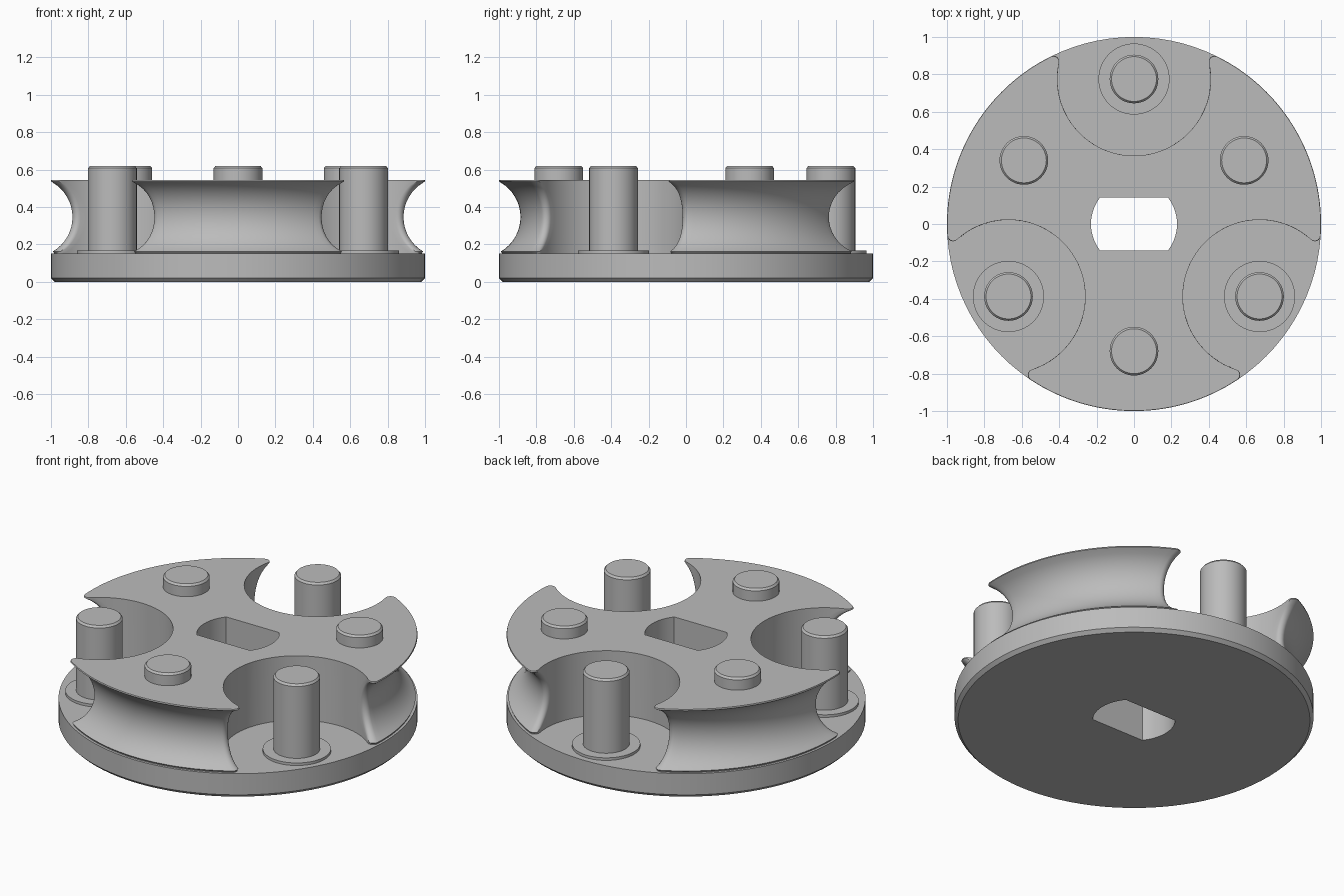
import bpy
import bmesh
from math import sin, cos, pi, atan2, hypot, sqrt, asin, radians

old = bpy.data.objects.get("Cube")
if old:
    bpy.data.objects.remove(old)

grey = bpy.data.materials.new("mid_grey")
grey.use_nodes = True
grey.diffuse_color = (0.5, 0.5, 0.5, 1)
grey.node_tree.nodes["Principled BSDF"].inputs["Base Color"].default_value = (0.5, 0.5, 0.5, 1)

BASE_TOP, BODY_TOP, PIN_TOP = 0.15, 0.545, 0.62
POCKET_Y, POCKET_R, FILLET = 0.775, 0.41, 0.03
STUD_DIST, PIN_R = 0.68, 0.13


def arc(cx, cy, r, a, b, n):
    """Points on an arc from angle a to b, both ends included."""
    return [(cx + r * cos(a + (b - a) * i / n), cy + r * sin(a + (b - a) * i / n))
            for i in range(n + 1)]


def circle(r, n=96, cx=0, cy=0):
    return arc(cx, cy, r, 0, 2 * pi, n)[:-1]


def slot_outline():
    """Round bore with two flats."""
    a = asin(0.143 / 0.23)
    return arc(0, 0, 0.23, -a, a, 12) + arc(0, 0, 0.23, pi - a, pi + a, 12)


def loft(name, rings, bore=None):
    """Skin a stack of (outline, z) rings, with an optional through bore."""
    bm = bmesh.new()

    def skin(stack):
        loops = [[bm.verts.new((x, y, z)) for x, y in pts] for pts, z in stack]
        for lo, hi in zip(loops, loops[1:]):
            for i in range(len(lo)):
                j = (i + 1) % len(lo)
                bm.faces.new((lo[i], lo[j], hi[j], hi[i]))
        return loops[0], loops[-1]

    ends = [[loop] for loop in skin(rings)]
    if bore:
        for end, loop in zip(ends, skin([(bore, rings[0][1]), (bore, rings[-1][1])])):
            end.append(loop)
    for end in ends:
        if bore:
            edges = [bm.edges.get((lp[i - 1], lp[i])) for lp in end for i in range(len(lp))]
            bmesh.ops.triangle_fill(bm, edges=edges, use_beauty=True)
        else:
            bm.faces.new(end[0])
    bmesh.ops.recalc_face_normals(bm, faces=bm.faces[:])
    mesh = bpy.data.meshes.new(name)
    bm.to_mesh(mesh)
    bm.free()
    mesh.materials.append(grey)
    ob = bpy.data.objects.new(name, mesh)
    bpy.context.collection.objects.link(ob)
    bpy.ops.object.select_all(action='DESELECT')
    ob.select_set(True)
    bpy.context.view_layer.objects.active = ob
    bpy.ops.object.shade_smooth_by_angle(angle=radians(30))
    return ob


def body_outline(R):
    """Disc of radius R with three round pockets and rounded pocket corners."""
    d, e = R - FILLET, POCKET_R + FILLET
    cy = (d * d - e * e + POCKET_Y ** 2) / (2 * POCKET_Y)
    cx = sqrt(d * d - cy * cy)
    rim = atan2(cy, cx)
    wall = atan2(cy - POCKET_Y, cx)
    # right half of a pocket, from the rim inwards, then its mirror image
    half = arc(cx, cy, FILLET, rim, wall + pi, 6)
    left = [(-x, y) for x, y in reversed(half)]
    pocket = half + arc(0, POCKET_Y, POCKET_R, wall, -pi - wall, 40)[1:-1] + left
    # rim from this pocket to the next one
    land = arc(0, 0, R, pi - rim, rim + 2 * pi / 3, 32)[1:-1]
    pts = []
    for k in range(3):
        c, s = cos(2 * pi * k / 3), sin(2 * pi * k / 3)
        pts += [(x * c - y * s, x * s + y * c) for x, y in pocket + land]
    return pts


# Base disc with a chamfered lower edge
slot = slot_outline()
loft("base_disc", [(circle(0.98), 0), (circle(1), 0.02), (circle(1), BASE_TOP)], slot)

# Grooved body: circular groove between two thin lips
profile = [(0.985, BASE_TOP - 0.005), (0.985, BASE_TOP + 0.005)]
mid, half_h, depth = 0.346, 0.184, 0.105
groove_r = (half_h ** 2 + depth ** 2) / (2 * depth)
sweep = asin(half_h / groove_r)
for i in range(17):
    a = -sweep + 2 * sweep * i / 16
    profile.append((0.99 - depth + groove_r * (1 - cos(a)), mid + groove_r * sin(a)))
profile += [(1.0, BODY_TOP - 0.008), (0.998, BODY_TOP)]
loft("grooved_body", [(body_outline(r), z) for r, z in profile], slot)


def pin(name, x, y, bottom):
    """Round pin with a small chamfer on top."""
    loft(name, [(circle(r, 48, x, y), z) for r, z in
                ((PIN_R, bottom), (PIN_R, PIN_TOP - 0.012), (PIN_R - 0.01, PIN_TOP))])


# Tall pins on collars in the pockets, short studs on the body between them
for k, side in enumerate(("back", "left_front", "right_front")):
    a = pi / 2 - 2 * pi * k / 3
    x, y = POCKET_Y * cos(a), POCKET_Y * sin(a)
    pin("pocket_pin_" + side, x, y, BASE_TOP)
    loft("pin_collar_" + side, [(circle(0.19, 64, x, y), BASE_TOP - 0.01),
                                (circle(0.19, 64, x, y), BASE_TOP + 0.016)])
for k, side in enumerate(("left_back", "front", "right_back")):
    a = pi / 6 - 2 * pi * k / 3
    pin("stud_" + side, STUD_DIST * cos(a), STUD_DIST * sin(a), BODY_TOP - 0.01)
